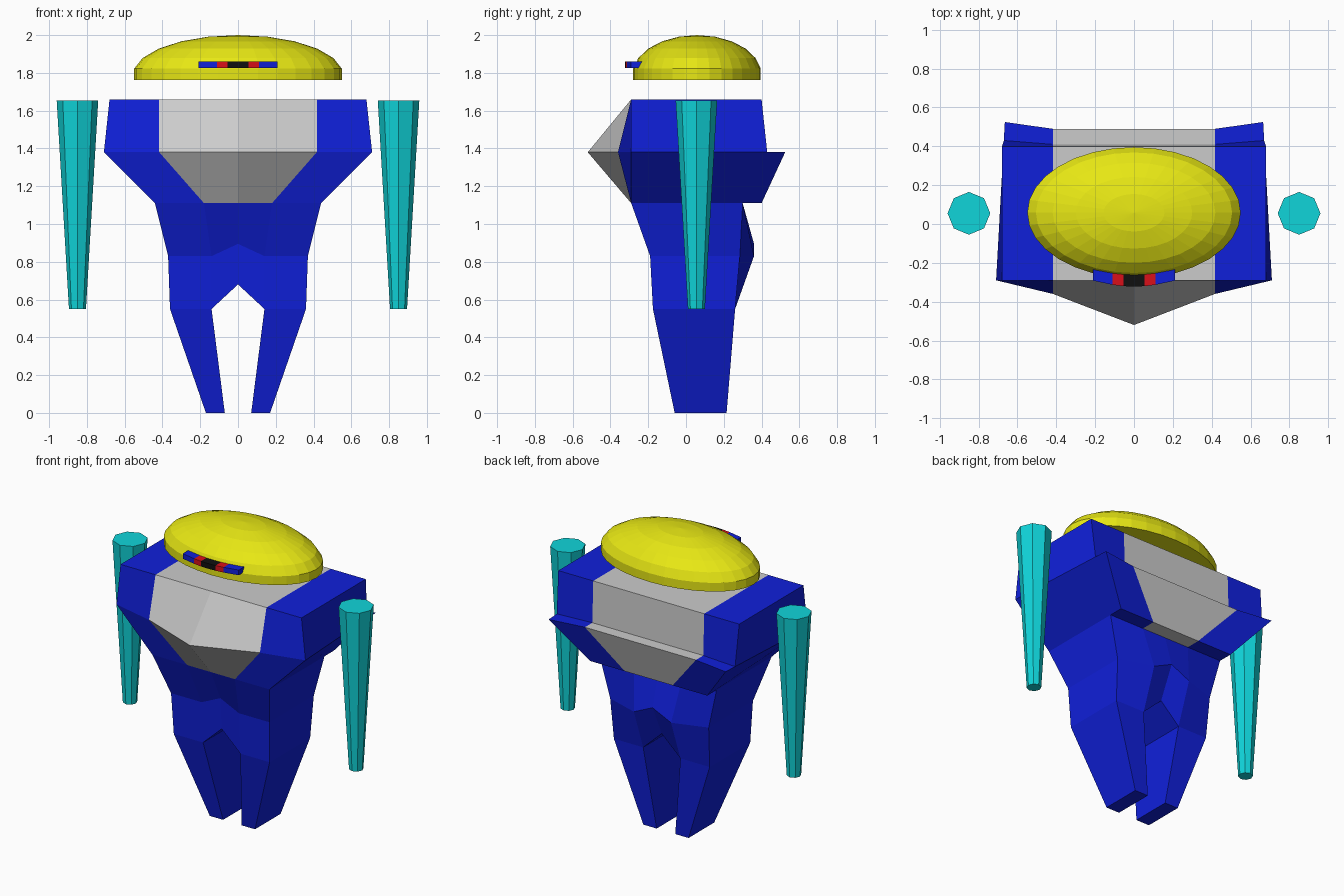
import bpy, bmesh
from math import sin, cos, radians, tau

if "Cube" in bpy.data.objects:
    bpy.data.objects.remove(bpy.data.objects["Cube"])


def material(name, rgb):
    m = bpy.data.materials.new(name)
    m.diffuse_color = (*rgb, 1)
    m.use_nodes = True
    m.node_tree.nodes["Principled BSDF"].inputs["Base Color"].default_value = m.diffuse_color
    return m


BLUE = material("blue", (0.005, 0.014, 0.70))
YELLOW = material("yellow", (0.80, 0.80, 0.007))
TEAL = material("teal", (0.005, 0.66, 0.70))
RED = material("red", (0.70, 0.005, 0.01))
BLACK = material("black", (0.005, 0.005, 0.005))


def finish(bm, name, mat):
    bmesh.ops.remove_doubles(bm, verts=bm.verts, dist=1e-4)
    bmesh.ops.recalc_face_normals(bm, faces=bm.faces)
    me = bpy.data.meshes.new(name)
    bm.to_mesh(me)
    bm.free()
    ob = bpy.data.objects.new(name, me)
    bpy.context.collection.objects.link(ob)
    if mat:
        me.materials.append(mat)
    return ob


def loft(name, sections, mat=None, sx=1):
    """Skin a closed solid through (z, [(x, y), ...]) sections."""
    bm = bmesh.new()
    rings = [[bm.verts.new((x * sx, y, z)) for x, y in pts] for z, pts in sections]
    n = len(rings[0])
    for a, b in zip(rings, rings[1:]):
        for i in range(n):
            j = (i + 1) % n
            bm.faces.new((a[i], a[j], b[j], b[i]))
    bm.faces.new(rings[0])
    bm.faces.new(rings[-1])
    return finish(bm, name, mat)


def oval(cx, cy, rx, ry, n):
    return [(cx + rx * cos(tau * i / n), cy + ry * sin(tau * i / n)) for i in range(n)]


# Head: flat-bottomed oval dome
head = []
for deg in (-8.2, 8.2, 24.5, 41, 57.3, 73.6, 90):
    c, s = cos(radians(deg)), sin(radians(deg))
    head.append((1.793 + 0.207 * s, oval(0, 0.058, 0.555 * c, 0.341 * c, 32)))
loft("head_dome", head, YELLOW)

# Visor: curved coloured strip
front_y = {0.0: -0.322, 0.055: -0.32, 0.11: -0.313, 0.21: -0.292}
for name, x0, x1, mat in (("outer", 0.11, 0.21, BLUE), ("middle", 0.055, 0.11, RED),
                          ("centre", 0.0, 0.055, BLACK)):
    for side, sx in (("right", 1), ("left", -1)):
        a, b = front_y[x0], front_y[x1]
        quad = [(x0, a), (x1, b), (x1, b + 0.06), (x0, a + 0.06)]
        loft(f"visor_{name}_{side}", [(1.825, quad), (1.86, quad)], mat, sx)


# Chest: grey middle with a pointed front and a ledge at the back
def chest(w, yf, yc, yb):
    return [(-w, yf), (0, yc), (w, yf), (w, yb), (-w, yb)]


loft("chest", [(1.66, chest(0.417, -0.29, -0.29, 0.40)),
               (1.38, chest(0.417, -0.36, -0.52, 0.41)),
               (1.38, chest(0.417, -0.36, -0.52, 0.49)),
               (1.11, chest(0.18, -0.29, -0.29, 0.40))])

# Shoulders: blue blocks either side of the chest
shoulder = [(1.66, [(0.417, -0.29), (0.68, -0.29), (0.68, 0.40), (0.417, 0.40)]),
            (1.38, [(0.417, -0.36), (0.71, -0.29), (0.67, 0.43), (0.417, 0.41)]),
            (1.38, [(0.417, -0.36), (0.71, -0.29), (0.665, 0.525), (0.417, 0.49)]),
            (1.11, [(0.18, -0.29), (0.44, -0.29), (0.44, 0.40), (0.18, 0.40)])]

# Arms: tapered eight-sided posts
arm = [(0.55, oval(0.85, 0.055, 0.045, 0.045, 8)),
       (1.655, oval(0.85, 0.055, 0.11, 0.11, 8))]
for side, sx in (("right", 1), ("left", -1)):
    loft("shoulder_" + side, shoulder, BLUE, sx)
    loft("arm_" + side, arm, TEAL, sx)

# Hips and legs: half outline with front and back depth, built on both sides
pts = {"A": (0.44, 1.11, -0.29, 0.30), "B": (0.18, 1.11, -0.29, 0.30), "C": (0, 1.11, -0.29, 0.30),
       "D": (0.37, 0.83, -0.19, 0.285), "E": (0.14, 0.83, -0.19, 0.36), "F": (0, 0.895, -0.19, 0.36),
       "G": (0.36, 0.55, -0.175, 0.26), "H": (0.14, 0.55, -0.175, 0.26), "I": (0, 0.68, -0.175, 0.26),
       "J": (0.17, 0, -0.06, 0.215), "K": (0.07, 0, -0.06, 0.215)}
bm = bmesh.new()
for sx in (1, -1):
    f = {k: bm.verts.new((x * sx, yf, z)) for k, (x, z, yf, yb) in pts.items()}
    b = {k: bm.verts.new((x * sx, yb, z)) for k, (x, z, yf, yb) in pts.items()}
    for quad in ("ABED", "BCFE", "DEHG", "EFIH", "GHKJ"):
        bm.faces.new([f[k] for k in quad])
        bm.faces.new([b[k] for k in quad])
    rim = "CBADGJKHI"
    for p, q in zip(rim, rim[1:]):
        bm.faces.new((f[p], f[q], b[q], b[p]))
finish(bm, "hips_and_legs", BLUE)
